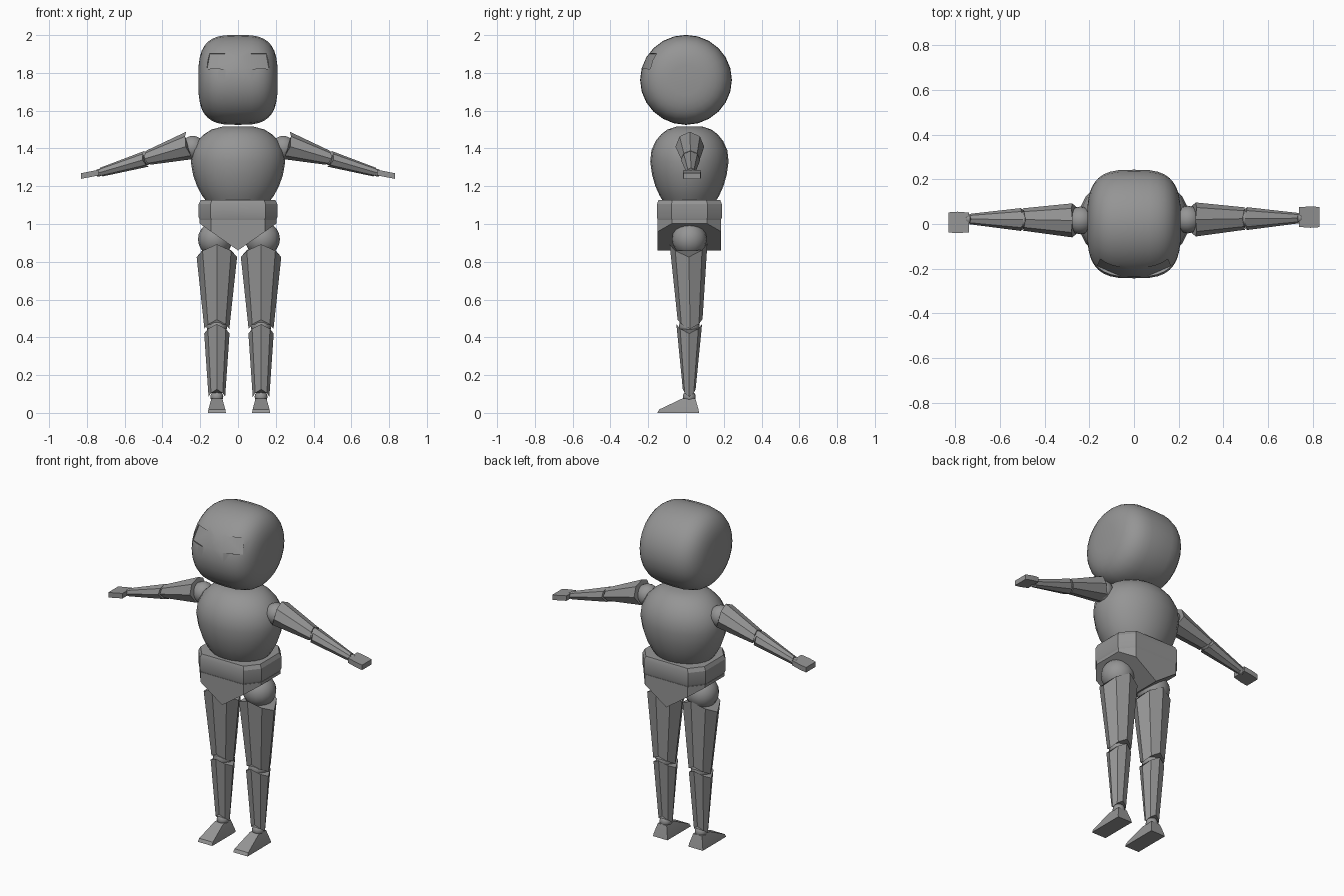
import bpy, bmesh
from math import cos, sin, pi, radians
from mathutils import Vector, Matrix

cube = bpy.data.objects.get("Cube")
if cube:
    bpy.data.objects.remove(cube)

grey = bpy.data.materials.new("plain grey")
grey.use_nodes = True
grey.diffuse_color = (0.3, 0.3, 0.3, 1)
grey.node_tree.nodes["Principled BSDF"].inputs["Base Color"].default_value = (0.3, 0.3, 0.3, 1)


def finish(name, bm, angle=25):
    bmesh.ops.recalc_face_normals(bm, faces=bm.faces)
    mesh = bpy.data.meshes.new(name)
    bm.to_mesh(mesh)
    bm.free()
    mesh.materials.append(grey)
    mesh.shade_smooth()
    mesh.set_sharp_from_angle(angle=radians(angle))
    obj = bpy.data.objects.new(name, mesh)
    bpy.context.scene.collection.objects.link(obj)
    return obj


def loft(rings):
    """Skin a list of equal point rings and cap both ends."""
    bm = bmesh.new()
    loops = [[bm.verts.new(p) for p in ring] for ring in rings]
    n = len(loops[0])
    for a, b in zip(loops, loops[1:]):
        for i in range(n):
            j = (i + 1) % n
            bm.faces.new((a[i], a[j], b[j], b[i]))
    bm.faces.new(loops[0])
    bm.faces.new(loops[-1])
    return bm


def ball(name, centre, radius):
    bm = bmesh.new()
    bmesh.ops.create_uvsphere(bm, u_segments=16, v_segments=10, radius=radius,
                              matrix=Matrix.Translation(centre))
    finish(name, bm, 40)


def limb(name, start, end, u, size0, size1, notch0, notch1):
    """Tapered eight-sided segment with saddle-shaped ends."""
    start, end, u = Vector(start), Vector(end), Vector(u)
    d = (end - start).normalized()
    v = d.cross(u)
    rings = []
    for p, (w, h), s in ((start, size0, notch0), (end, size1, notch1)):
        angles = [2 * pi * i / 8 for i in range(8)]
        rings.append([p + u * w * cos(a) + v * h * sin(a) + d * s * cos(2 * a) for a in angles])
    finish(name, loft(rings))


def box_ring(z, x, hw, y0, y1):
    return [(x - hw, y0, z), (x + hw, y0, z), (x + hw, y1, z), (x - hw, y1, z)]


# Head: round from the side, squarish from the front
rings = []
for k in range(1, 18):
    t = -pi / 2 + pi * k / 18
    x = 0.21 * (1 if t > 0 else -1) * abs(sin(t)) ** 0.625
    r = 0.243 * cos(t) ** 0.625
    rings.append([(x, r * cos(2 * pi * i / 24), 1.763 + 0.98 * r * sin(2 * pi * i / 24))
                  for i in range(24)])
head = finish("head", loft(rings), 32)

# Shallow eye sockets cut into the upper front of the head
cutters = []
for side in (-1, 1):
    n = Vector((side * 0.36, -0.83, 0.42)).normalized()
    across = Vector((0, 0, 1)).cross(n).normalized()
    up = n.cross(across)
    c = Vector((side * 0.1, -0.21, 1.865)) + n * 0.035
    frame = Matrix((across * 0.135, up * 0.09, n * 0.1)).transposed().to_4x4()
    bm = bmesh.new()
    bmesh.ops.create_cube(bm, size=1, matrix=Matrix.Translation(c) @ frame)
    cutter = finish("eye_cutter", bm)
    cutter.hide_render = True
    cutters.append(cutter)
    cut = head.modifiers.new("eye_socket", 'BOOLEAN')
    cut.operation = 'DIFFERENCE'
    cut.solver = 'EXACT'
    cut.object = cutter
graph = bpy.context.evaluated_depsgraph_get()
carved = bpy.data.meshes.new_from_object(head.evaluated_get(graph))
head.modifiers.clear()
head.data = carved
carved.shade_smooth()
carved.set_sharp_from_angle(angle=radians(32))
for cutter in cutters:
    bpy.data.objects.remove(cutter)

# Torso: rounded barrel, deeper than a disc but flatter than it is wide
profile = [(1.11, 0.16), (1.15, 0.19), (1.2, 0.217), (1.26, 0.238), (1.33, 0.25),
           (1.39, 0.242), (1.44, 0.215), (1.475, 0.18), (1.5, 0.14), (1.515, 0.085)]
rings = [[(r * cos(2 * pi * i / 24), 0.018 + r * 0.83 * sin(2 * pi * i / 24), z)
          for i in range(24)] for z, r in profile]
finish("torso", loft(rings), 35)


# Waist band and pelvis share a chamfered plan with a centre line
def plan(z, f):
    quarter = [(0, 0.172), (0.145, 0.172), (0.208, 0.095)]
    right = quarter + [(x, -y) for x, y in reversed(quarter)]
    full = right + [(-x, y) for x, y in reversed(right[1:-1])]
    return [(x * f, 0.018 + y * f, z) for x, y in full]


finish("waist_band", loft([plan(1.015, 0.96), plan(1.035, 1), plan(1.105, 1), plan(1.127, 0.95)]))

bm = loft([plan(0.85, 0.98), plan(1.02, 0.98)])
for side in (-1, 1):
    cut = bmesh.ops.bisect_plane(bm, geom=bm.verts[:] + bm.edges[:] + bm.faces[:],
                                 plane_co=(0, 0, 0.86), plane_no=(side * 0.14, 0, -0.2),
                                 clear_outer=True)
    edges = [e for e in cut["geom_cut"] if isinstance(e, bmesh.types.BMEdge)]
    bmesh.ops.holes_fill(bm, edges=edges)
finish("pelvis", bm)

for side, word in ((-1, "right"), (1, "left")):
    # Leg: hip, thigh, knee, shin, ankle and foot
    x = side * 0.117 + 0.005
    ball(word + "_hip", (x + side * 0.008, 0.018, 0.92), 0.092)
    limb(word + "_thigh", (x, 0.014, 0.86), (x, 0.022, 0.47), (1, 0, 0),
         (0.107, 0.1), (0.066, 0.066), 0.035, 0.025)
    ball(word + "_knee", (x, 0.018, 0.46), 0.055)
    limb(word + "_shin", (x, 0.017, 0.445), (x, 0.017, 0.105), (1, 0, 0),
         (0.067, 0.068), (0.044, 0.034), 0.025, 0.02)
    ball(word + "_ankle", (x, 0.017, 0.085), 0.034)
    finish(word + "_foot", loft([box_ring(0, x, 0.048, -0.152, 0.07),
                                 box_ring(0.018, x, 0.045, -0.142, 0.066),
                                 box_ring(0.075, x, 0.029, -0.022, 0.05)]))

    # Arm: shoulder, upper arm, elbow, forearm, wrist and hand
    y = 0.018 + side * 0.002
    ball(word + "_shoulder", (side * 0.24, y, 1.405), 0.062)
    limb(word + "_upper_arm", (side * 0.265, y, 1.413), (side * 0.485, y + 0.004, 1.348),
         (0, 1, 0), (0.076, 0.075), (0.05, 0.039), 0.012, 0.012)
    ball(word + "_elbow", (side * 0.49, y + 0.004, 1.347), 0.037)
    limb(word + "_forearm", (side * 0.495, y + 0.004, 1.342), (side * 0.73, y + 0.006, 1.273),
         (0, 1, 0), (0.051, 0.043), (0.023, 0.024), 0.012, 0.008)
    ball(word + "_wrist", (side * 0.738, y + 0.006, 1.271), 0.02)
    hy = 0.019 + side * 0.012
    hand = [[(side * hx, hy + dy * w, hz + dz * 0.015)
             for dy, dz in ((-1, -1), (1, -1), (1, 1), (-1, 1))]
            for hx, hz, w in ((0.738, 1.272, 0.044), (0.79, 1.262, 0.048), (0.831, 1.254, 0.045))]
    finish(word + "_hand", loft(hand))
